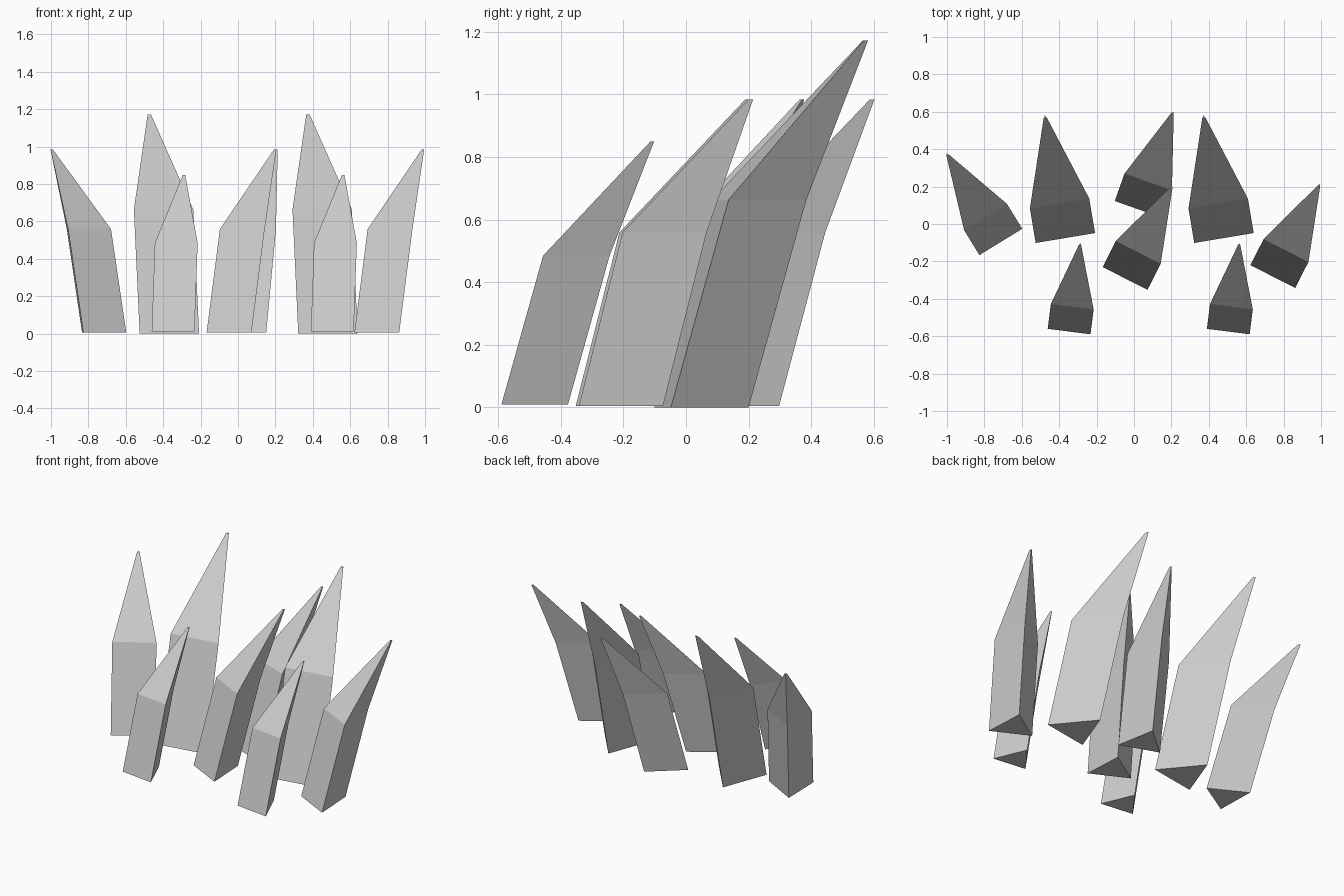
import bpy, bmesh, math

if "Cube" in bpy.data.objects:
    bpy.data.objects.remove(bpy.data.objects["Cube"])

# Rings of one leaning three-sided shard: (side length, y of front edge, z)
RINGS = [(0.322, 0.0, 0.0), (0.322, 0.187, 0.663), (0.018, 0.65, 1.172)]


def make_shard(name, x, y, z, size, angle):
    bm = bmesh.new()
    rings = []
    for side, fy, rz in RINGS:
        tri = [(-side / 2, fy), (side / 2, fy), (0, fy + side * math.sqrt(3) / 2)]
        rings.append([bm.verts.new((px, py, rz)) for px, py in tri])
    # Walls between neighbouring rings
    for lo, hi in zip(rings, rings[1:]):
        for i in range(3):
            j = (i + 1) % 3
            bm.faces.new((lo[i], lo[j], hi[j], hi[i]))
    # Flat base and tiny blunt tip
    bm.faces.new(rings[0][::-1])
    bm.faces.new(rings[-1])
    bmesh.ops.recalc_face_normals(bm, faces=bm.faces)
    mesh = bpy.data.meshes.new(name)
    bm.to_mesh(mesh)
    bm.free()
    ob = bpy.data.objects.new(name, mesh)
    bpy.context.collection.objects.link(ob)
    ob.location = (x, y, z)
    ob.rotation_euler.z = math.radians(angle)
    ob.scale = (size,) * 3


# Two large shards
for side, x in (("left", -0.367), ("right", 0.481)):
    make_shard("large_shard_" + side, x, -0.075, 0, 1, 9.5)

# Four medium shards
for side, x, y, angle in (("left", -0.712, -0.096, 31.5), ("back", 0.024, 0.078, -19.5),
                          ("centre", -0.048, -0.291, -27), ("right", 0.742, -0.281, -27)):
    make_shard("medium_shard_" + side, x, y, 0.005, 0.835, angle)

# Two small shards in front
for side, x in (("left", -0.347), ("right", 0.504)):
    make_shard("small_shard_" + side, x, -0.575, 0.01, 0.716, -7.2)
